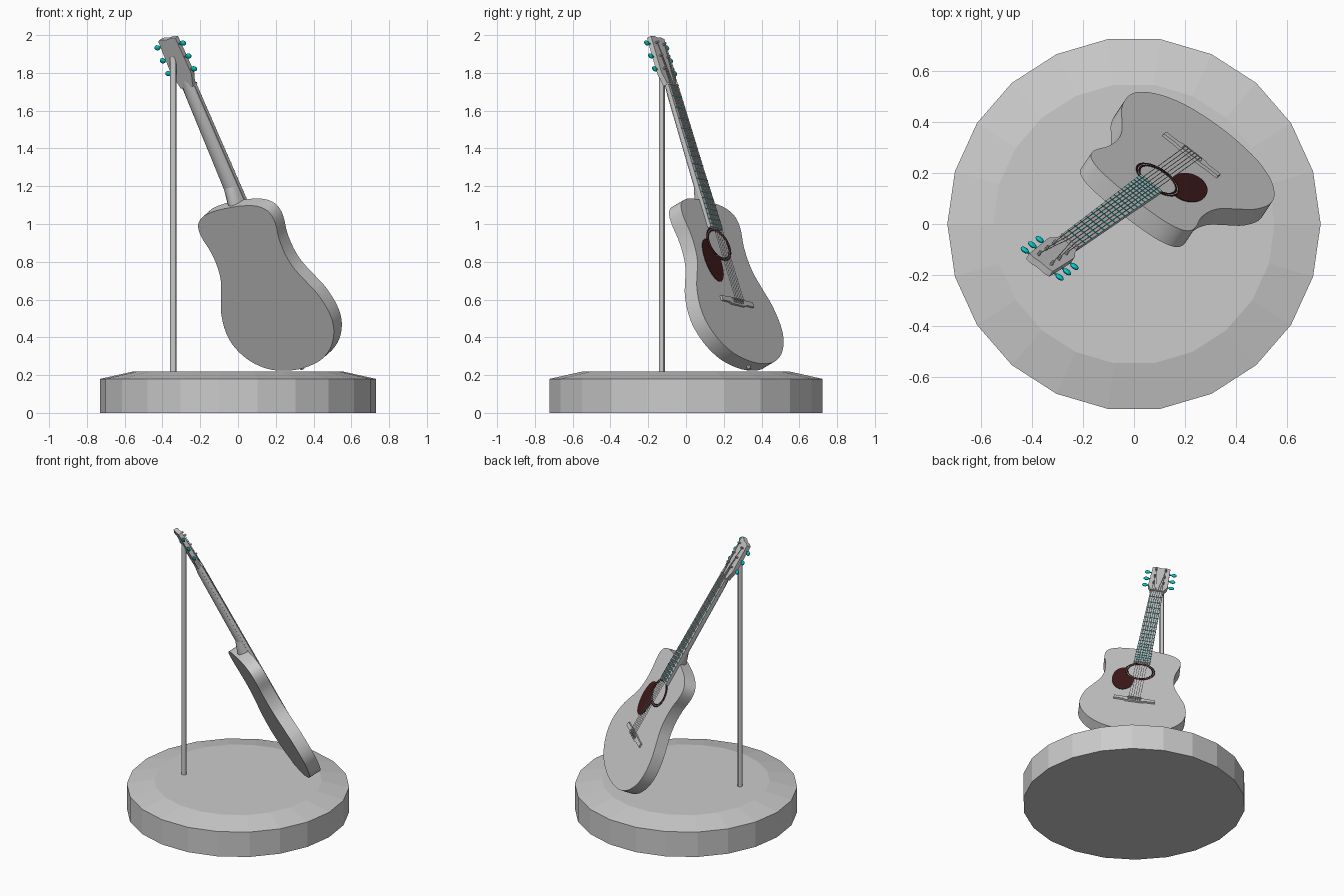
import bpy, bmesh, math
from mathutils import Matrix, Vector

if "Cube" in bpy.data.objects:
    bpy.data.objects.remove(bpy.data.objects["Cube"])

# Guitar frame: local x = across, y = along the neck, z = out of the soundboard
along = Vector((-0.376, -0.271, 0.886)).normalized()
front = Vector((0.499, 0.747, 0.440))
front = (front - along * front.dot(along)).normalized()
across = along.cross(front)
M = Matrix((across, along, front)).transposed().to_4x4()
M.translation = (0.222, 0.266, 0.586)
I = Matrix.Identity(4)


def material(name, color):
    m = bpy.data.materials.new(name)
    m.diffuse_color = color
    m.use_nodes = True
    m.node_tree.nodes["Principled BSDF"].inputs["Base Color"].default_value = m.diffuse_color
    return m


TEAL = material("teal", (0.0, 0.6, 0.6, 1))
DARK = material("dark_red", (0.05, 0.01, 0.01, 1))


def finish(name, bm, mat=None, world=M, smooth=True):
    bmesh.ops.recalc_face_normals(bm, faces=bm.faces)
    me = bpy.data.meshes.new(name)
    bm.to_mesh(me)
    bm.free()
    ob = bpy.data.objects.new(name, me)
    bpy.context.collection.objects.link(ob)
    ob.matrix_world = world
    if mat:
        me.materials.append(mat)
    if smooth:
        bpy.ops.object.select_all(action='DESELECT')
        ob.select_set(True)
        bpy.context.view_layer.objects.active = ob
        bpy.ops.object.shade_smooth_by_angle()
    return ob


def loft(name, rings, mat=None, world=M, smooth=True):
    bm = bmesh.new()
    vs = [[bm.verts.new(p) for p in r] for r in rings]
    n = len(vs[0])
    for a, b in zip(vs, vs[1:]):
        for i in range(n):
            bm.faces.new((a[i], a[(i + 1) % n], b[(i + 1) % n], b[i]))
    bm.faces.new(vs[0])
    bm.faces.new(vs[-1])
    return finish(name, bm, mat, world, smooth)


def prism(name, pts, z0, z1, mat=None):
    return loft(name, [[(x, y, z) for x, y in pts] for z in (z0, z1)], mat)


def mirrored(half):
    return half + [(-x, y) for x, y in reversed(half) if x > 1e-6]


def box(name, x, y, w, l, z0, z1, mat=None):
    w, l = w / 2, l / 2
    return prism(name, [(x - w, y - l), (x + w, y - l), (x + w, y + l), (x - w, y + l)], z0, z1, mat)


def ellipse(rx, ry, n, cx=0, cy=0):
    return [(cx + rx * math.cos(2 * math.pi * i / n), cy + ry * math.sin(2 * math.pi * i / n)) for i in range(n)]


def spline(pts, steps=4):
    """Closed smooth curve through the points."""
    out, n = [], len(pts)
    for i in range(n):
        p0, p1, p2, p3 = (Vector(pts[(i + k) % n]) for k in (-1, 0, 1, 2))
        for s in range(steps):
            t = s / steps
            q = 0.5 * (2 * p1 + (p2 - p0) * t + (2 * p0 - 5 * p1 + 4 * p2 - p3) * t * t
                       + (3 * p1 - p0 - 3 * p2 + p3) * t ** 3)
            out.append(tuple(q))
    return out


def rod(name, p, q, r, n=6, mat=None, world=M):
    p, q = Vector(p), Vector(q)
    rot = (q - p).to_track_quat('Z', 'Y')
    ring = [rot @ Vector((x, y, 0)) for x, y in ellipse(r, r, n)]
    return loft(name, [[p + v for v in ring], [q + v for v in ring]], mat, world)


def ring(name, R, r, cy, mat):
    bm = bmesh.new()
    n, k = 32, 6
    vs = [[bm.verts.new(((R + r * math.cos(b)) * math.cos(a), cy + (R + r * math.cos(b)) * math.sin(a),
                         0.002 + 0.5 * r * math.sin(b)))
           for b in (2 * math.pi * j / k for j in range(k))] for a in (2 * math.pi * i / n for i in range(n))]
    for i in range(n):
        for j in range(k):
            bm.faces.new((vs[i][j], vs[(i + 1) % n][j], vs[(i + 1) % n][(j + 1) % k], vs[i][(j + 1) % k]))
    return finish(name, bm, mat)


# Round pedestal and support pole
loft("pedestal", [[(x, y, z) for x, y in ellipse(r, r, 22)]
                  for r, z in ((0.73, 0), (0.73, 0.18), (0.55, 0.22))], None, I, False)
rod("support_pole", (-0.343, -0.127, 0.21), (-0.343, -0.127, 1.885), 0.017, 12, None, I)

# Body
half = [(0, -0.36), (0.09, -0.352), (0.185, -0.326), (0.275, -0.265), (0.335, -0.175), (0.351, -0.08),
        (0.33, 0.03), (0.29, 0.115), (0.247, 0.205), (0.23, 0.29), (0.232, 0.38), (0.248, 0.455),
        (0.25, 0.51), (0.23, 0.555), (0.175, 0.588), (0.09, 0.603), (0, 0.606)]
prism("body", spline(mirrored(half)), -0.085, 0)
rod("end_pin", (0, -0.35, -0.045), (0, -0.377, -0.045), 0.012, 10)

# Sound hole, rosette and pickguard
HOLE = 0.345
prism("sound_hole", ellipse(0.08, 0.08, 32, 0, HOLE), -0.002, 0.001)
for i, r in enumerate((0.083, 0.095)):
    ring(f"rosette_{i}", r, 0.004, HOLE, DARK)
guard = []
for x, y in ellipse(0.073, 0.128, 40, -0.1, 0.235):
    d = Vector((x, y - HOLE))
    if d.length < 0.096:
        d = d.normalized() * 0.096
    guard.append((d.x, d.y + HOLE))
prism("pickguard", guard, -0.001, 0.003, DARK)

# Bridge with saddle and pins
prism("bridge", mirrored([(0, -0.022), (0.055, -0.022), (0.075, -0.013), (0.136, -0.013),
                          (0.136, 0.015), (0.075, 0.015), (0.055, 0.018), (0, 0.018)]), -0.001, 0.012)
box("saddle", 0, 0.008, 0.09, 0.005, 0.01, 0.024)

# Neck with half-round back, heel, fretboard and nut
NUT = 1.29


def neck_ring(y, w, depth, top=0.01):
    return [(w * math.cos(math.pi * i / 8), y, top - depth * math.sin(math.pi * i / 8)) for i in range(9)]


loft("neck", [neck_ring(0.57, 0.05, 0.045), neck_ring(1.24, 0.042, 0.036), neck_ring(NUT + 0.04, 0.044, 0.024)])
loft("heel", [neck_ring(0.59, 0.045, 0.075), neck_ring(0.62, 0.045, 0.072), neck_ring(0.70, 0.046, 0.042)])
prism("fretboard", [(-0.053, 0.435), (0.053, 0.435), (0.042, NUT), (-0.042, NUT)], -0.001, 0.02)
box("nut", 0, NUT, 0.084, 0.01, 0, 0.027)
for i in range(1, 19):
    y = NUT / 2 ** (i / 12)
    w = 0.084 + 0.022 * (NUT - y) / (NUT - 0.435)
    box(f"fret_{i}", 0, y, w, 0.004, 0.018, 0.0225, TEAL)

# Headstock
prism("headstock", mirrored([(0, NUT), (0.042, NUT), (0.05, 1.325), (0.063, 1.355), (0.064, 1.38),
                             (0.058, 1.575), (0.03, 1.58), (0, 1.574)]), -0.014, 0.014)

# Tuners, posts, strings and bridge pins
for side in (-1, 1):
    for i in range(3):
        y = 1.383 + 0.077 * i
        tag = f"{'right' if side > 0 else 'left'}_{i}"
        rod(f"tuner_shaft_{tag}", (side * 0.05, y, -0.006), (side * 0.08, y, -0.006), 0.004, 6, TEAL)
        bm = bmesh.new()
        bmesh.ops.create_uvsphere(bm, u_segments=12, v_segments=8, radius=1)
        bmesh.ops.transform(bm, verts=bm.verts, matrix=Matrix.Translation((side * 0.087, y, -0.006))
                            @ Matrix.Diagonal((0.019, 0.015, 0.009, 1)))
        finish(f"tuner_knob_{tag}", bm, TEAL)
        post = side * 0.032
        rod(f"tuner_post_{tag}", (post, y, 0.012), (post, y, 0.034), 0.006, 8)
        k = side * (2.5 - i)
        k = side * (0.5 + (2 - i))
        bx, nx = k * 0.0148, k * 0.0135
        rod(f"string_{tag}", (bx, 0.008, 0.025), (nx, NUT, 0.028), 0.0015, 5)
        rod(f"string_end_{tag}", (nx, NUT, 0.028), (post, y, 0.024), 0.0015, 5)
        rod(f"string_tail_{tag}", (bx, 0.008, 0.025), (bx, -0.008, 0.012), 0.0015, 5)
        rod(f"bridge_pin_{tag}", (bx, -0.008, 0.01), (bx, -0.008, 0.019), 0.004, 8)
